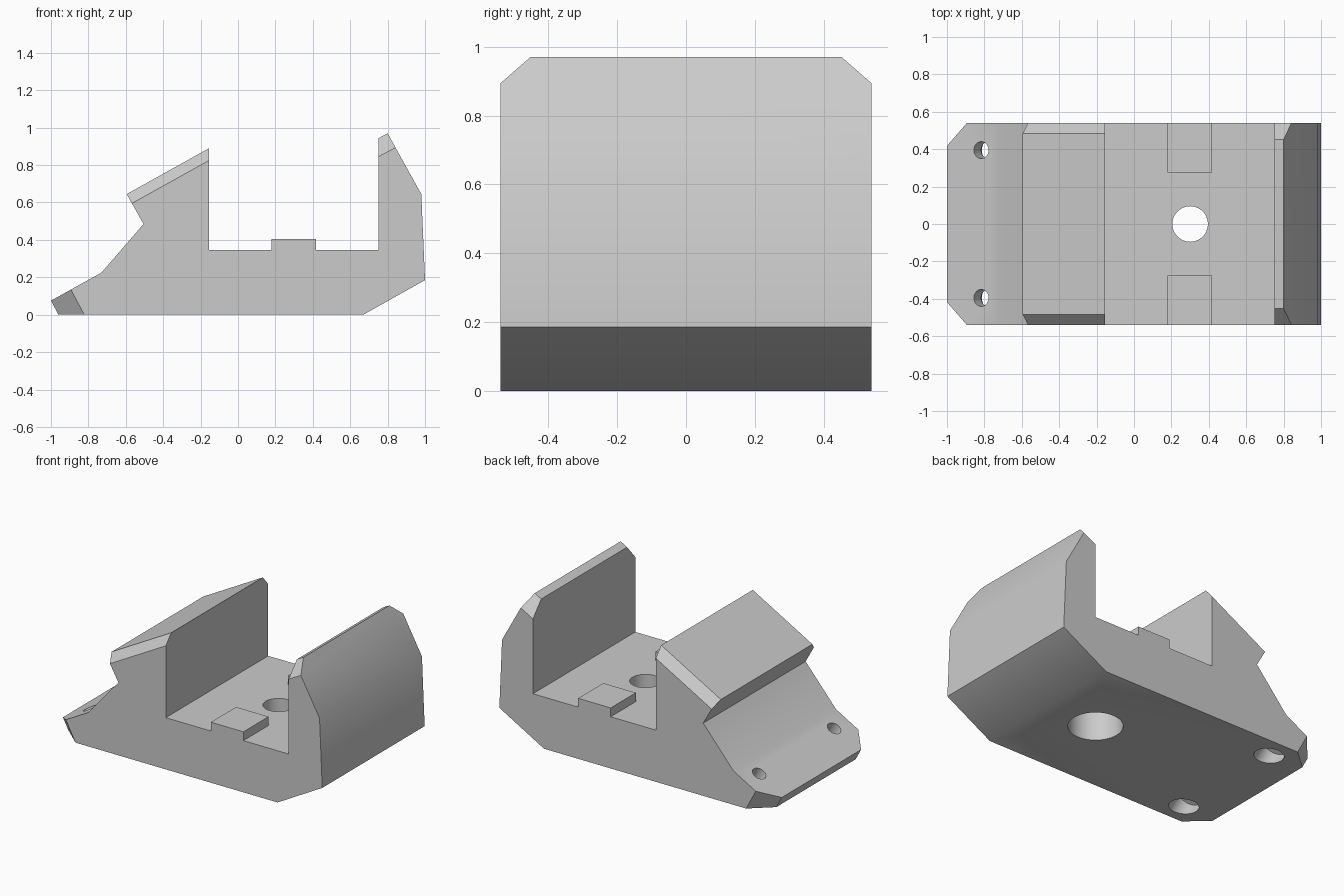
import bpy, bmesh, math
from mathutils import Vector

default = bpy.data.objects.get("Cube")
if default:
    bpy.data.objects.remove(default, do_unlink=True)

HALF = 0.54                      # half the width along y
UP = Vector((0, 0, 1))
SLOPE_NORMAL = Vector((-0.15, 0, 0.27)).normalized()

grey = bpy.data.materials.new("plain grey")
grey.use_nodes = True
grey.diffuse_color = (0.6, 0.6, 0.6, 1)
grey.node_tree.nodes["Principled BSDF"].inputs["Base Color"].default_value = (0.6, 0.6, 0.6, 1)


def make_object(name, bm):
    bmesh.ops.recalc_face_normals(bm, faces=bm.faces)
    mesh = bpy.data.meshes.new(name)
    bm.to_mesh(mesh)
    bm.free()
    mesh.materials.append(grey)
    obj = bpy.data.objects.new(name, mesh)
    bpy.context.collection.objects.link(obj)
    return obj


def extrude_profile(points, y0, y1):
    bm = bmesh.new()
    face = bm.faces.new([bm.verts.new((x, y0, z)) for x, z in points])
    grown = bmesh.ops.extrude_face_region(bm, geom=[face])["geom"]
    moved = [g for g in grown if isinstance(g, bmesh.types.BMVert)]
    bmesh.ops.translate(bm, verts=moved, vec=(0, y1 - y0, 0))
    bmesh.ops.recalc_face_normals(bm, faces=bm.faces)
    return bm


def chamfer(bm, a, b, offset):
    """Chamfer the side edges that run between profile points a and b."""
    def at(v, p):
        return abs(v.co.x - p[0]) < 1e-4 and abs(v.co.z - p[1]) < 1e-4
    edges = [e for e in bm.edges
             if any(at(v, a) for v in e.verts) and any(at(v, b) for v in e.verts)
             and abs(e.verts[0].co.y - e.verts[1].co.y) < 1e-4]
    bmesh.ops.bevel(bm, geom=edges, offset=offset, offset_type='OFFSET',
                    segments=1, affect='EDGES', clamp_overlap=False)


def drill(body, center, axis, radius, start, end):
    """Cut a round hole from start to end along the axis, measured from center."""
    bm = bmesh.new()
    bmesh.ops.create_cone(bm, cap_ends=True, segments=48, radius1=radius,
                          radius2=radius, depth=end - start)
    bmesh.ops.translate(bm, verts=bm.verts, vec=(0, 0, (start + end) / 2))
    bmesh.ops.rotate(bm, verts=bm.verts, cent=(0, 0, 0),
                     matrix=UP.rotation_difference(axis).to_matrix())
    bmesh.ops.translate(bm, verts=bm.verts, vec=center)
    cutter = make_object("hole_cutter", bm)
    cutter.hide_render = True
    mod = body.modifiers.new("hole", 'BOOLEAN')
    mod.operation = 'DIFFERENCE'
    mod.solver = 'EXACT'
    mod.object = cutter
    bpy.context.view_layer.objects.active = body
    bpy.ops.object.modifier_apply(modifier=mod.name)
    bpy.data.objects.remove(cutter, do_unlink=True)


# Body: clamp block with a sloped nose, a hooked jaw and an outer wall
nose_low, nose_high = (-0.96, 0), (-1, 0.075)
jaw_inner, jaw_outer = (-0.155, 0.89), (-0.595, 0.645)
wall_outer, wall_inner = (0.80, 0.97), (0.752, 0.944)
profile = [nose_low, (0.67, 0), (1, 0.185), (0.98, 0.645), wall_outer, wall_inner,
           (0.752, 0.345), (-0.155, 0.345), jaw_inner, jaw_outer,
           (-0.505, 0.485), (-0.73, 0.225), nose_high]
bm = extrude_profile(profile, -HALF, HALF)
chamfer(bm, nose_low, nose_high, 0.122)
chamfer(bm, jaw_inner, jaw_outer, 0.057)
chamfer(bm, wall_outer, wall_inner, 0.087)
body = make_object("clamp_body", bm)

# Central hole with a wide counterbore from below
drill(body, (0.3, 0, 0), UP, 0.095, -0.1, 0.6)
drill(body, (0.3, 0, 0), UP, 0.165, -0.1, 0.21)

# Tilted screw holes through the nose, square to its slope
for side in (-1, 1):
    top = (-0.817, side * 0.395, 0.177)
    drill(body, top, SLOPE_NORMAL, 0.045, -0.4, 0.1)
    drill(body, top, SLOPE_NORMAL, 0.083, -0.4, -0.08)

# Raised locating pads at both ends of the channel
pad = [(0.178, 0.345), (0.418, 0.345), (0.418, 0.404), (0.178, 0.404)]
pads = [make_object(name, extrude_profile(pad, side * HALF, side * 0.275))
        for name, side in (("front_pad", -1), ("back_pad", 1))]

# Smooth the round holes and the outer wall, keeping other edges sharp
bpy.context.view_layer.update()
bpy.ops.object.select_all(action='DESELECT')
for obj in [body] + pads:
    obj.select_set(True)
bpy.context.view_layer.objects.active = body
bpy.ops.object.shade_smooth_by_angle(angle=math.radians(30))
